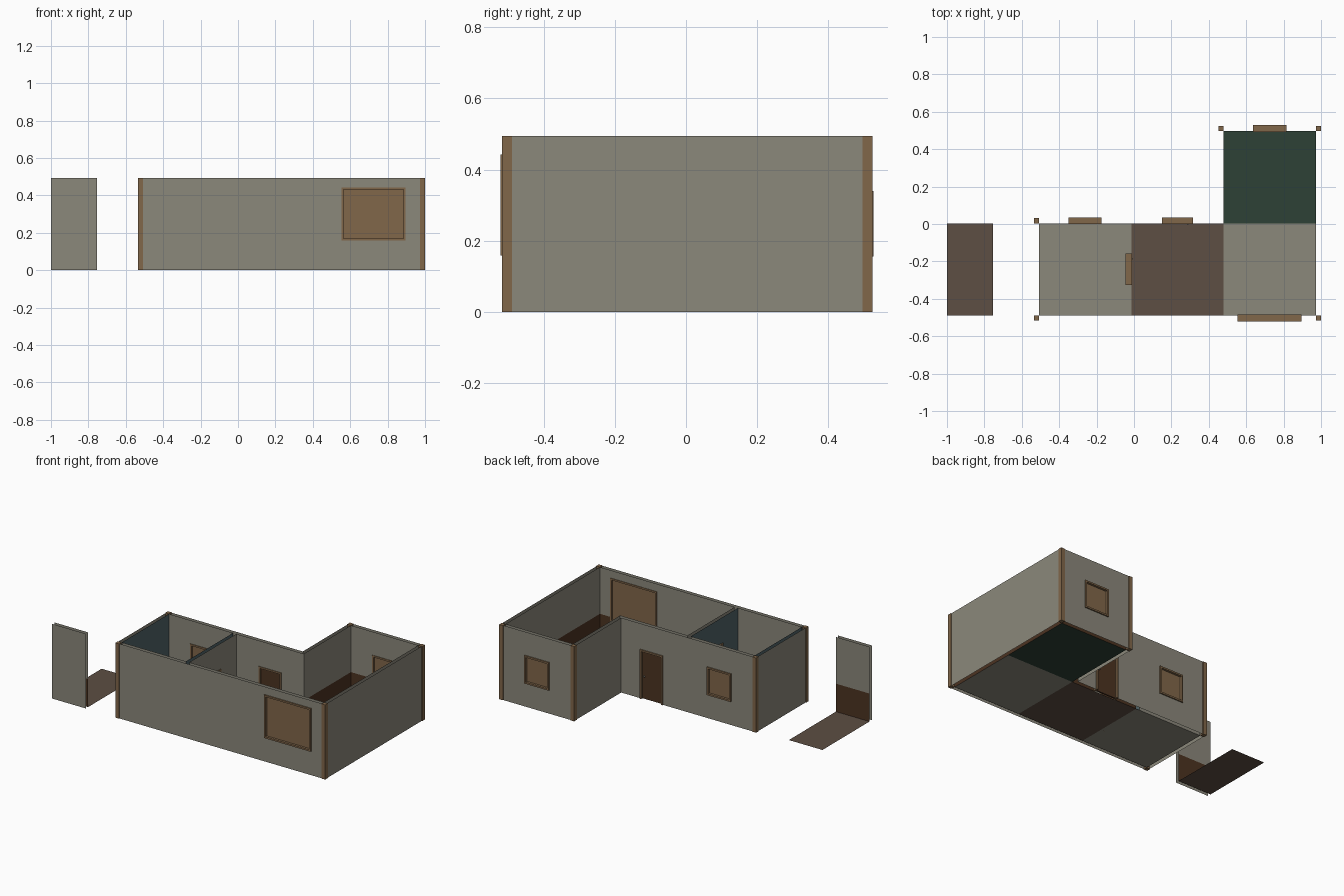
import bpy, bmesh
from mathutils import Vector

if "Cube" in bpy.data.objects:
    bpy.data.objects.remove(bpy.data.objects["Cube"])


def srgb(r, g, b):
    f = lambda c: (c / 255 / 12.92) if c < 10 else ((c / 255 + 0.055) / 1.055) ** 2.4
    return (f(r), f(g), f(b), 1)


def material(name, rgb):
    m = bpy.data.materials.new(name)
    m.diffuse_color = srgb(*rgb)
    m.use_nodes = True
    m.node_tree.nodes["Principled BSDF"].inputs["Base Color"].default_value = m.diffuse_color
    return m


PLASTER = material("grey plaster", (139, 136, 123))
WOOD = material("light wood", (129, 103, 74))
FLOOR = material("brown floorboards", (93, 78, 67))
GREEN = material("green carpet", (45, 65, 54))
DARK = material("dark wood", (76, 51, 33))
TEAL = material("teal paint", (80, 99, 103))

# plan lines, wall height, wall thickness, panelling height
X0, X1, X2, X3 = -0.507, -0.014, 0.479, 0.972
Y0, Y1, Y2 = -0.489, 0.003, 0.496
H, T, PANEL = 0.494, 0.024, 0.185


def finish(bm, name, mats):
    me = bpy.data.meshes.new(name)
    bm.to_mesh(me)
    bm.free()
    for m in mats:
        me.materials.append(m)
    ob = bpy.data.objects.new(name, me)
    bpy.context.collection.objects.link(ob)
    return ob


def point(axis, u, d, z):
    # u runs along the wall, d across it
    return Vector((u, d, z)) if axis == 'x' else Vector((d, u, z))


def sheet(name, axis, d, a, b, facing, upper=PLASTER, lower=None, hole=None):
    """Single wall skin with an optional opening and a panelled lower part."""
    us, zs = {a, b}, {0, H}
    if hole:
        us |= {hole[0], hole[1]}
        zs |= {hole[2], hole[3]}
    if lower:
        zs.add(PANEL)
    us, zs = sorted(us), sorted(zs)
    bm = bmesh.new()
    for u0, u1 in zip(us, us[1:]):
        for z0, z1 in zip(zs, zs[1:]):
            cu, cz = (u0 + u1) / 2, (z0 + z1) / 2
            if hole and hole[0] < cu < hole[1] and hole[2] < cz < hole[3]:
                continue
            f = bm.faces.new([bm.verts.new(point(axis, u, d, z)) for u, z in
                              ((u0, z0), (u1, z0), (u1, z1), (u0, z1))])
            f.normal_update()
            if f.normal.dot(point(axis, 0, facing, 0)) < 0:
                f.normal_flip()
            f.material_index = 1 if lower and cz < PANEL else 0
    bmesh.ops.remove_doubles(bm, verts=bm.verts, dist=1e-5)
    return finish(bm, name, [upper, lower] if lower else [upper])


def add_box(bm, lo, hi):
    lo, hi = Vector(lo), Vector(hi)
    vs = bmesh.ops.create_cube(bm, size=1)['verts']
    for v in vs:
        v.co = Vector([(lo[i] + hi[i]) / 2 + v.co[i] * abs(hi[i] - lo[i]) for i in range(3)])


def box(name, lo, hi, mat):
    bm = bmesh.new()
    add_box(bm, lo, hi)
    return finish(bm, name, [mat])


def frame(name, axis, d, out, hole, panel_mat, door=False):
    """Surround through the wall with a recessed pane or door leaf."""
    u0, u1, z0, z1 = hole
    w = 0.011
    da, db = d - out * 0.004, d + out * 0.032
    bars = [(u0, u0 + w, z0, z1), (u1 - w, u1, z0, z1), (u0 + w, u1 - w, z1 - w, z1)]
    if not door:
        bars.append((u0 + w, u1 - w, z0, z0 + w))
    bm = bmesh.new()
    for a, b, c, e in bars:
        add_box(bm, point(axis, a, da, c), point(axis, b, db, e))
    finish(bm, name + "_frame", [WOOD])
    p0, p1 = d + out * 0.007, d + out * 0.017
    box(name + "_panel", point(axis, u0 + w, p0, z0 if door else z0 + w),
        point(axis, u1 - w, p1, z1 - w), panel_mat)
    if door:
        # knobs on both sides
        for s, k in (("in", p0 - out * 0.007), ("out", p1 + out * 0.007)):
            bm = bmesh.new()
            bmesh.ops.create_icosphere(bm, subdivisions=1, radius=0.007)
            bmesh.ops.translate(bm, verts=bm.verts, vec=point(axis, u1 - 0.028, k, 0.15))
            finish(bm, name + "_knob_" + s, [PLASTER])


def floor(name, x0, x1, y0, y1, mat):
    bm = bmesh.new()
    bm.faces.new([bm.verts.new((x, y, 0)) for x, y in
                  ((x0, y0), (x1, y0), (x1, y1), (x0, y1))])
    finish(bm, name, [mat])


# floors
floor("left_room_floor", X0, X1, Y0, Y1, PLASTER)
floor("hall_floor", X1, X2, Y0, Y1, FLOOR)
floor("right_room_floor", X2, X3, Y0, Y1, PLASTER)
floor("back_room_floor", X2, X3, Y1, Y2, GREEN)

# openings: start, end, bottom, top
BIG = (0.554, 0.896, 0.158, 0.443)
LEFT_WIN = (-0.35, -0.174, 0.155, 0.34)
BACK_WIN = (0.636, 0.815, 0.155, 0.34)
DOOR = (0.149, 0.315, 0, 0.325)
INNER_DOOR = (-0.326, -0.158, 0, 0.325)

# outer skins
sheet("front_wall_outside", 'x', Y0 - T, X0, X3, -1, hole=BIG)
sheet("right_wall_outside", 'y', X3 + T, Y0, Y2, 1)
sheet("back_wall_outside", 'x', Y2 + T, X2, X3, 1, hole=BACK_WIN)
sheet("wing_wall_outside", 'y', X2 - T, Y1 + T, Y2, -1)
sheet("hall_wall_outside", 'x', Y1 + T, X1, X2 - T, 1, hole=DOOR)
sheet("left_room_back_outside", 'x', Y1 + T, X0, X1, 1, hole=LEFT_WIN)
sheet("left_wall_outside", 'y', X0 - T, Y0, Y1, -1)

# inner skins, panelled in the hall and the right-hand rooms
sheet("front_wall_inside", 'x', Y0, X1, X3, 1, lower=DARK, hole=BIG)
sheet("right_wall_inside", 'y', X3, Y0, Y2, -1, lower=DARK)
sheet("back_wall_inside", 'x', Y2, X2, X3, -1, lower=DARK, hole=BACK_WIN)
sheet("wing_wall_inside", 'y', X2, Y1, Y2, 1, lower=DARK)
sheet("hall_wall_inside", 'x', Y1, X1, X2, -1, lower=DARK, hole=DOOR)
sheet("partition_hall_side", 'y', X1, Y0, Y1, 1, lower=DARK, hole=INNER_DOOR)
sheet("partition_room_side", 'y', X1 - T, Y0, Y1, -1, upper=TEAL, hole=INNER_DOOR)
sheet("left_room_front_inside", 'x', Y0, X0, X1 - T, 1)
sheet("left_room_back_inside", 'x', Y1, X0, X1 - T, -1, hole=LEFT_WIN)
sheet("left_wall_inside", 'y', X0, Y0, Y1, 1, upper=TEAL)

# windows and doors
frame("front_window", 'x', Y0, -1, BIG, WOOD)
frame("left_room_window", 'x', Y1, 1, LEFT_WIN, WOOD)
frame("back_window", 'x', Y2, 1, BACK_WIN, WOOD)
frame("entrance_door", 'x', Y1, 1, DOOR, DARK, door=True)
frame("inner_door", 'y', X1, -1, INNER_DOOR, DARK, door=True)

# corner posts
for name, x, y, sx, sy in (("front_left", X0, Y0, -1, -1), ("front_right", X3, Y0, 1, -1),
                           ("back_right", X3, Y2, 1, 1), ("wing_left", X2, Y2, -1, 1),
                           ("back_left", X0, Y1, -1, 1)):
    box(name + "_post", (x + sx * 0.001, y + sy * 0.001, 0),
        (x + sx * 0.028, y + sy * 0.028, H), WOOD)

# spare wall and floor piece standing apart
floor("spare_floor", -1, -0.7545, Y0, Y1, FLOOR)
sheet("spare_wall_outside", 'x', Y0 - T, -1, -0.7545, -1)
sheet("spare_wall_inside", 'x', Y0, -1, -0.7545, 1, lower=DARK)
